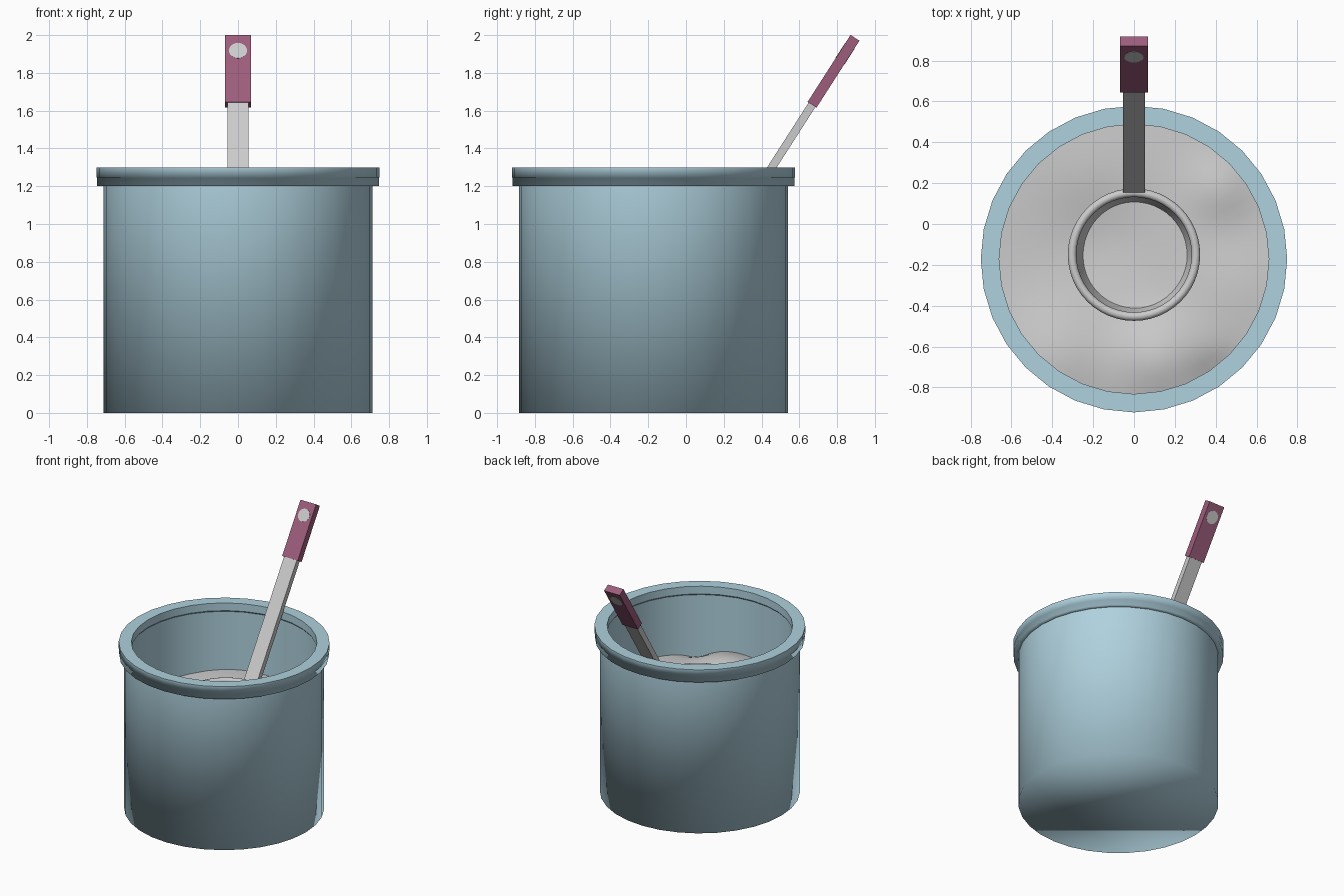
import bpy, bmesh, math
from mathutils import Vector, Matrix

if "Cube" in bpy.data.objects:
    bpy.data.objects.remove(bpy.data.objects["Cube"])

CY = -0.172          # bucket axis in y


def material(name, rgb):
    m = bpy.data.materials.new(name)
    m.diffuse_color = (*rgb, 1)
    m.use_nodes = True
    m.node_tree.nodes["Principled BSDF"].inputs["Base Color"].default_value = m.diffuse_color
    return m


BLUE = material("pale_blue", (0.43, 0.64, 0.73))
PINK = material("plum", (0.34, 0.11, 0.20))


def finish(name, bm, mat=None, smooth=None):
    me = bpy.data.meshes.new(name)
    bm.to_mesh(me)
    bm.free()
    ob = bpy.data.objects.new(name, me)
    bpy.context.collection.objects.link(ob)
    if mat:
        me.materials.append(mat)
    if smooth is not None:
        bpy.ops.object.select_all(action='DESELECT')
        ob.select_set(True)
        bpy.context.view_layer.objects.active = ob
        bpy.ops.object.shade_smooth_by_angle(angle=math.radians(smooth))
    return ob


def lathe(name, profile, center, n, mat=None, smooth=180, first=False, last=False,
          closed=False, sharp=()):
    """Revolve (radius, z) points; upward runs face out, downward runs face in.
    sharp lists the profile points whose rings stay hard edges."""
    bm = bmesh.new()
    rings = [[bm.verts.new((center[0] + r * math.cos(2 * math.pi * i / n),
                            center[1] + r * math.sin(2 * math.pi * i / n), z))
              for i in range(n)] for r, z in profile]
    pairs = list(zip(rings, rings[1:]))
    if closed:
        pairs.append((rings[-1], rings[0]))
    for a, b in pairs:
        for i in range(n):
            j = (i + 1) % n
            bm.faces.new((a[i], a[j], b[j], b[i]))
    if first:
        bm.faces.new(rings[0][::-1])
    if last:
        bm.faces.new(rings[-1])
    for k in sharp:
        for i in range(n):
            bm.edges.get((rings[k][i], rings[k][(i + 1) % n])).smooth = False
    return finish(name, bm, mat, smooth)


# Bucket: outer shell softly shaded into its base, inner wall, stepped flat-topped rim
BUCKET = (0, CY)
lathe("bucket_shell", [(0.712, 0), (0.712, 1.21)], BUCKET, 32, BLUE, first=True)
lathe("bucket_lining", [(0.667, 1.28), (0.667, 0.06)], BUCKET, 32, BLUE, 40, last=True)
lathe("bucket_rim", [(0.66, 1.24), (0.69, 1.2), (0.746, 1.2), (0.746, 1.245), (0.75, 1.245),
                     (0.75, 1.3), (0.66, 1.3)],
      BUCKET, 32, BLUE, closed=True, sharp=(0, 5, 6))

# Lumpy powder filling the bucket: (x, y, width, height) mounds
MOUNDS = [(0.12, -0.66, 0.22, 0.085), (0.42, 0.17, 0.15, 0.04), (-0.38, -0.66, 0.25, 0.05),
          (-0.25, 0.22, 0.3, 0.03), (0.5, -0.3, 0.25, 0.03),
          (0.42, -0.74, 0.1, -0.04), (-0.15, -0.05, 0.25, -0.03)]


def height(x, y):
    h = 0.755 + 0.008 * math.sin(6 * x + 1) * math.cos(5 * y)
    for mx, my, w, a in MOUNDS:
        h += a * math.exp(-((x - mx) ** 2 + (y - my) ** 2) / (w * w))
    return h


bm = bmesh.new()
N, R = 64, 22
mid = bm.verts.new((0, CY, height(0, CY)))
prev = None
for k in range(1, R + 1):
    r = 0.67 * k / R
    ring = []
    for i in range(N):
        t = 2 * math.pi * i / N
        x, y = r * math.cos(t), CY + r * math.sin(t)
        ring.append(bm.verts.new((x, y, height(x, y))))
    for i in range(N):
        j = (i + 1) % N
        if prev:
            bm.faces.new((prev[i], ring[i], ring[j], prev[j]))
        else:
            bm.faces.new((mid, ring[i], ring[j]))
    prev = ring
finish("powder", bm, None, 180)

# Scoop bowl, half buried in the powder, with a rolled lip
CUP = (0, -0.15)
lathe("scoop_bowl", [(0.02, 0.60), (0.17, 0.62), (0.25, 0.69), (0.285, 0.77), (0.305, 0.855),
                     (0.286, 0.855), (0.262, 0.77), (0.235, 0.70), (0.16, 0.635), (0.02, 0.615)],
      CUP, 48, None, 60, first=True, last=True)
lip = [(0.303 + 0.021 * math.cos(a), 0.85 + 0.021 * math.sin(a))
       for a in (2 * math.pi * i / 12 for i in range(12))]
lathe("scoop_lip", lip, CUP, 48, closed=True)

# Leaning handle: parts placed along one axis
AXIS = Vector((0, 0.54, 0.842)).normalized()
BACK = Vector((0, AXIS.z, -AXIS.y))
START = Vector((0, 0.16, 0.84))
FRAME = Matrix.Translation(START) @ Matrix((Vector((1, 0, 0)), BACK, AXIS)).transposed().to_4x4()


def bar(name, width, thick, s0, s1, mat=None):
    bm = bmesh.new()
    bmesh.ops.create_cube(bm, size=1)
    bmesh.ops.transform(bm, verts=bm.verts, matrix=FRAME @ Matrix.Translation((0, 0, (s0 + s1) / 2))
                        @ Matrix.Diagonal((width, thick, s1 - s0, 1)))
    bmesh.ops.recalc_face_normals(bm, faces=bm.faces)
    return finish(name, bm, mat)


bar("handle_shaft", 0.11, 0.043, -0.02, 1.0)
bar("handle_grip", 0.135, 0.056, 0.94, 1.361, PINK)

# Round metal rivet showing through both faces of the grip
bm = bmesh.new()
bmesh.ops.create_cone(bm, cap_ends=True, segments=24, radius1=0.048, radius2=0.048, depth=0.059)
bmesh.ops.transform(bm, verts=bm.verts, matrix=FRAME @ Matrix.Translation((0, 0, 1.262))
                    @ Matrix.Rotation(math.pi / 2, 4, 'X'))
bmesh.ops.recalc_face_normals(bm, faces=bm.faces)
finish("grip_rivet", bm, None, 40)
